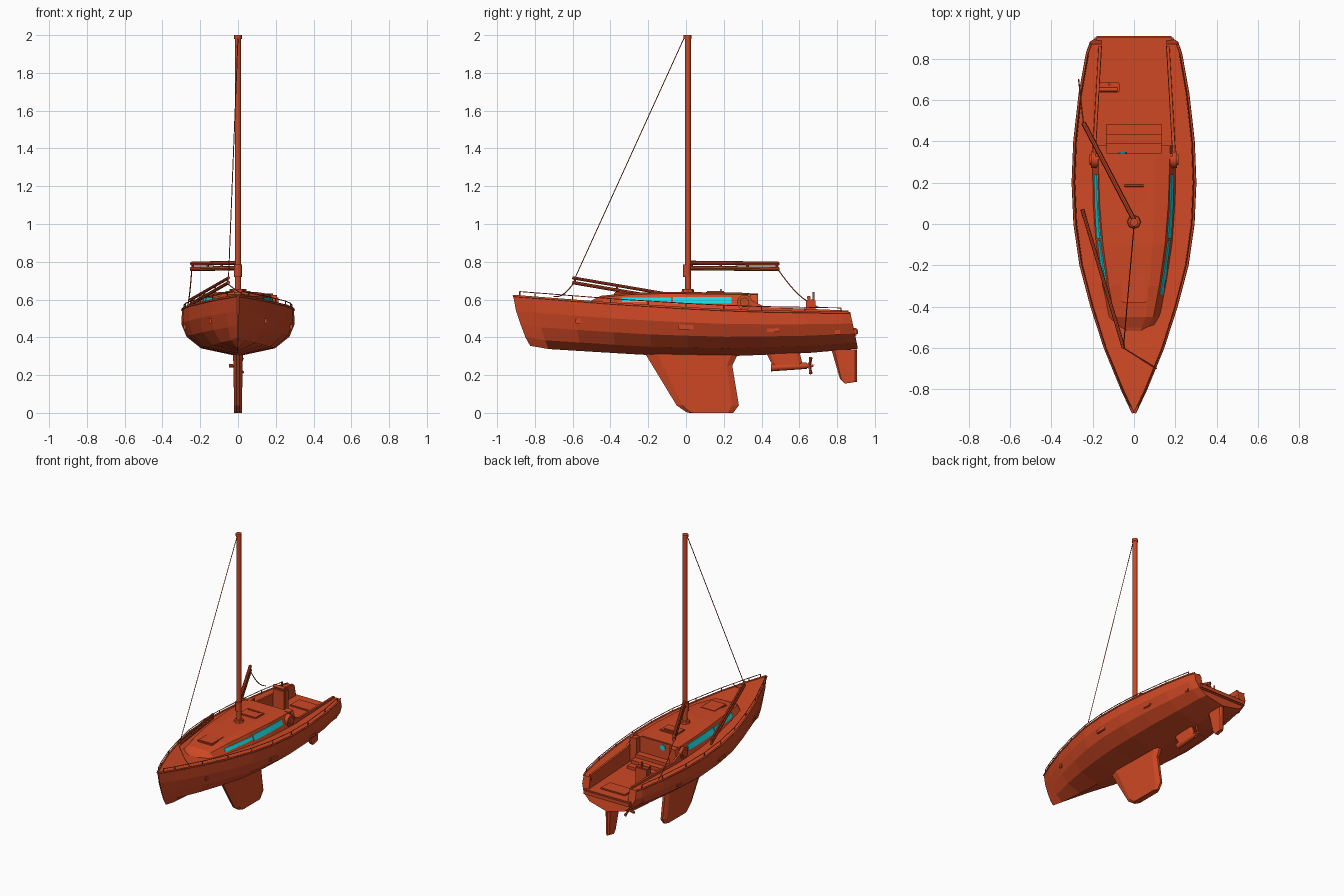
import bpy, bmesh, math
from mathutils import Vector

old = bpy.data.objects.get("Cube")
if old:
    bpy.data.objects.remove(old, do_unlink=True)


def material(name, rgb):
    m = bpy.data.materials.new(name)
    m.use_nodes = True
    m.diffuse_color = (*rgb, 1)
    m.node_tree.nodes["Principled BSDF"].inputs["Base Color"].default_value = (*rgb, 1)
    return m


ORANGE = material("red orange", (0.62, 0.065, 0.018))
CYAN = material("cyan glass", (0.01, 0.68, 0.74))


def add(name, bm, mat=ORANGE, smooth=False):
    bmesh.ops.recalc_face_normals(bm, faces=bm.faces)
    me = bpy.data.meshes.new(name)
    bm.to_mesh(bm and me)
    bm.free()
    me.materials.append(mat)
    ob = bpy.data.objects.new(name, me)
    bpy.context.collection.objects.link(ob)
    if smooth:
        bpy.ops.object.select_all(action="DESELECT")
        ob.select_set(True)
        bpy.context.view_layer.objects.active = ob
        bpy.ops.object.shade_smooth_by_angle(angle=math.radians(40))
    return ob


def loft(name, rings, mat=ORANGE):
    bm = bmesh.new()
    rows = [[bm.verts.new(p) for p in r] for r in rings]
    n = len(rows[0])
    for a, b in zip(rows, rows[1:]):
        for i in range(n):
            j = (i + 1) % n
            bm.faces.new((a[i], a[j], b[j], b[i]))
    bm.faces.new(rows[0])
    bm.faces.new(rows[-1])
    return add(name, bm, mat)


def box(name, lo, hi, bevel=0, mat=ORANGE):
    bm = bmesh.new()
    bmesh.ops.create_cube(bm, size=1)
    for v in bm.verts:
        v.co = [l + (c + 0.5) * (h - l) for c, l, h in zip(v.co, lo, hi)]
    if bevel:
        bmesh.ops.bevel(bm, geom=bm.edges[:], offset=bevel, segments=2, affect="EDGES")
    return add(name, bm, mat)


def rod(name, a, b, r, r2=None, sides=12, mat=ORANGE):
    a, b = Vector(a), Vector(b)
    bm = bmesh.new()
    bmesh.ops.create_cone(bm, cap_ends=True, segments=sides, radius1=r,
                          radius2=r if r2 is None else r2, depth=(b - a).length)
    turn = (b - a).to_track_quat("Z", "Y")
    for v in bm.verts:
        v.co = turn @ v.co + (a + b) / 2
    return add(name, bm, mat, smooth=True)


def tube(name, pts, r):
    cu = bpy.data.curves.new(name, "CURVE")
    cu.dimensions, cu.bevel_depth, cu.bevel_resolution = "3D", r, 1
    cu.use_fill_caps = True
    sp = cu.splines.new("POLY")
    sp.points.add(len(pts) - 1)
    for p, co in zip(sp.points, pts):
        p.co = (*co, 1)
    cu.materials.append(ORANGE)
    ob = bpy.data.objects.new(name, cu)
    bpy.context.collection.objects.link(ob)


def rope(name, a, b, sag, r=0.003):
    a, b = Vector(a), Vector(b)
    tube(name, [a.lerp(b, t / 8) - Vector((0, 0, sag * math.sin(math.pi * t / 8)))
                for t in range(9)], r)


def cut(ob, cutter):
    cutter.hide_render = True
    mod = ob.modifiers.new("cut", "BOOLEAN")
    mod.operation, mod.solver, mod.object = "DIFFERENCE", "EXACT", cutter
    dep = bpy.context.evaluated_depsgraph_get()
    me = bpy.data.meshes.new_from_object(ob.evaluated_get(dep))
    ob.modifiers.clear()
    ob.data = me
    bpy.data.objects.remove(cutter, do_unlink=True)


def interp(table, y):
    for (a, u), (b, v) in zip(table, table[1:]):
        if y <= b:
            return u + (v - u) * max(0, (y - a) / (b - a))
    return table[-1][1]


# Hull lines: half beam, sheer height and keel height along the length
BEAM = [(-.915, .004), (-.8, .058), (-.6, .14), (-.4, .205), (-.2, .258), (0, .287),
        (.2, .296), (.4, .288), (.63, .262), (.82, .228), (.87, .21)]
SHEER = [(-.915, .62), (-.4, .58), (0, .555), (.3, .54), (.87, .53)]
KEEL = [(-.915, .355), (-.8, .338), (-.2, .305), (.2, .3), (.6, .315), (.87, .34)]
# Section rows: width share, height share, bow setback, stern overhang
ROWS = [(1, 1, 0, 0), (1.015, .7, .015, .012), (.92, .42, .04, .024),
        (.66, .17, .065, .033), (0, 0, .09, .04)]
FLOOR = .45


def hull_point(y, row, side):
    k, h, bow, stern = row
    z0, z1 = interp(KEEL, y), interp(SHEER, y)
    t = (y + .915) / 1.785
    return (side * k * interp(BEAM, y), y + bow * (1 - t) ** 3 + stern * t ** 3,
            z0 + h * (z1 - z0))


hull = loft("hull", [[hull_point(y, r, 1) for r in ROWS] +
                     [hull_point(y, r, -1) for r in ROWS[-2::-1]] for y, _ in BEAM])
cut(hull, loft("cockpit_cutter", [[(-w, y, FLOOR), (w, y, FLOOR), (w, y, .8), (-w, y, .8)]
                                  for w, y in ((.185, .34), (.15, 1))]))

# Cabin trunk: base half width, roof half width and roof height
BASE = [(-.52, .06), (-.5, .1), (-.45, .13), (-.3, .158), (-.1, .188), (.1, .202), (.38, .205)]
ROOF = [(-.52, .05), (-.47, .09), (-.3, .122), (-.1, .15), (.1, .166), (.38, .175)]
TOP = [(-.52, .585), (-.5, .592), (-.45, .617), (-.3, .632), (-.1, .638), (.38, .632)]


def cabin_ring(y):
    b, r, t, s = interp(BASE, y), interp(ROOF, y), interp(TOP, y), interp(SHEER, y) - .01
    half = [(b, s), (r, t - .006), (r * .6, t + .003)]
    return [(x, y, z) for x, z in half] + [(-x, y, z) for x, z in half[::-1]]


def cabin_side(y, z, out):
    b, r, t, s = interp(BASE, y), interp(ROOF, y), interp(TOP, y) - .006, interp(SHEER, y) - .01
    return b + (r - b) * (z - s) / (t - s) + out


cabin = loft("cabin", [cabin_ring(y) for y, _ in BASE])
cut(cabin, box("companionway_cutter", (-.13, .335, .3), (.13, .5, .8)))
box("cabin_bulkhead", (-.186, .325, FLOOR), (.186, .342, .632))
for s in (1, -1):
    box("bulkhead_side", (min(s * .13, s * .19), .33, FLOOR),
        (max(s * .13, s * .19), .38, .56))
rod("door_window", (-.055, .341, .6), (-.055, .347, .6), .02, mat=CYAN)
for i in range(3):
    box("companionway_step", (-.135, .34, FLOOR), (.135, .39 + i * .045, .52 - i * .025))

for s in (1, -1):
    # Side windows as thin plates lying on the cabin wall
    for y0, y1, low, high in ((-.34, -.08, .588, .61), (-.07, .24, .578, .613)):
        rings = []
        for i in range(6):
            y = y0 + (y1 - y0) * i / 5
            rings.append([(s * cabin_side(y, z, o), y, z)
                          for z, o in ((low, -.003), (low, .005), (high, .005), (high, -.003))])
        loft("cabin_window", rings, CYAN)
    # Round drum on the cabin side
    rod("side_drum", (s * .175, .31, .585), (s * .207, .31, .585), .04, sides=20)
    rod("side_drum_hub", (s * .2, .31, .585), (s * .215, .31, .585), .025, sides=16)
    # Toe rail, guard rail, posts and coaming
    ys = [y for y, _ in BEAM]
    tube("toe_rail", [hull_point(y, ROWS[0], s) for y in ys], .006)
    rail = []
    for y in [-.88] + ys[1:-1]:
        x, _, z = hull_point(y, ROWS[0], s * .97)
        rail.append((x, y, z + .025))
        rod("rail_post", (x, y, z), (x, y, z + .025), .003, sides=6)
    tube("guard_rail", rail, .0025)
    loft("cockpit_coaming", [[(s * w, y, .5), (s * (w + .02), y, .5),
                              (s * (w + .016), y, z), (s * (w + .002), y, z)]
                             for w, y, z in ((.184, .34, .6), (.18, .42, .56), (.155, .86, .542))])
    # Hull portlights
    for y, z, w, h in ((-.57, .487, .014, .014), (0, .455, .04, .013),
                       (.46, .44, .035, .011), (.8, .43, .016, .014)):
        f = (z - interp(KEEL, y)) / (interp(SHEER, y) - interp(KEEL, y))
        x = s * interp(BEAM, y) * interp([(.42, .92), (.7, 1.015), (1, 1)], f)
        box("portlight", (x - .007, y - w, z - h), (x + .007, y + w, z + h), .004)

# Deck and cockpit hatches
for y, z, w, l in ((-.31, .632, .06, .07), (.155, .638, .07, .05), (.785, FLOOR, .1, .055)):
    box("hatch", (-w, y - l, z - .01), (w, y + l, z + .008), .005)
rod("hatch_handle", (-.045, .185, .65), (.045, .185, .65), .005)
box("stern_step", (-.19, .86, .41), (.19, .91, FLOOR), .008)

# Helm console
box("helm_console", (-.17, .635, FLOOR), (-.07, .685, .6), .006)
rod("helm_lever", (-.12, .675, .59), (-.12, .675, .64), .006)
rod("helm_grip", (-.17, .65, .61), (-.08, .65, .61), .01)


# Keel, rudder and drive leg from side profiles, narrowed toward the tip
def fin(name, profile, thick, tip):
    zs = [z for _, z in profile]
    def half(z):
        return tip + (thick - tip) * (z - min(zs)) / (max(zs) - min(zs))
    mid = sum(y for y, _ in profile) / len(profile)
    rings = []
    for s, shrink in ((-1, .8), (-.35, 1), (.35, 1), (1, .8)):
        rings.append([(s * half(z), mid + (y - mid) * shrink, z) for y, z in profile])
    return loft(name, rings)


fin("keel", [(-.22, .32), (-.05, .04), (0, .005), (.02, 0), (.25, 0), (.28, .04),
             (.245, .25), (.28, .32)], .026, .02)
fin("rudder", [(.77, .335), (.905, .335), (.905, .165), (.84, .155), (.815, .18)], .018, .012)
fin("drive_leg", [(.42, .325), (.6, .325), (.62, .245), (.47, .23)], .016, .016)
rod("drive_pod", (0, .45, .24), (0, .64, .25), .02, .017)
rod("propeller_hub", (0, .63, .25), (0, .675, .25), .014, .005)
for i in range(3):
    a = math.tau * i / 3 + .5
    rod("propeller_blade", (0, .655, .25),
        (.048 * math.sin(a), .66, .25 + .048 * math.cos(a)), .006, .01, 6)

# Mast with base plate, collar and cap
rod("mast", (0, .01, .63), (0, .01, 1.98), .016)
rod("mast_base", (0, .01, .63), (0, .01, .655), .036, .03, 8)
rod("mast_collar", (0, .005, .72), (0, .005, .785), .021)
rod("mast_cap", (0, .008, 1.98), (0, .008, 2), .02)


# Twin bar spars, each with its line
def spar(name, a, b, gap, r):
    a, b = Vector(a), Vector(b)
    up = Vector((0, 0, gap))
    rod(name, a, b, r, sides=8)
    rod(name + "_upper", a + up, b + up, r * .9, sides=8)
    for t in (.02, .35, .65, .98):
        p = a.lerp(b, t)
        rod(name + "_clip", p - up * .2, p + up * 1.2, r * .6, sides=6)


spar("main_boom", (0, .02, .767), (-.245, .49, .762), .028, .012)
spar("jib_boom", (-.05, -.6, .69), (-.25, .07, .575), .025, .009)
rope("main_sheet", (-.245, .49, .755), (-.268, .7, .56), .03)
rope("jib_sheet", (-.05, -.6, .68), (.11, -.7, .615), .02)
rope("forestay", (0, -.01, 1.985), (-.05, -.585, .72), 0, .0025)
